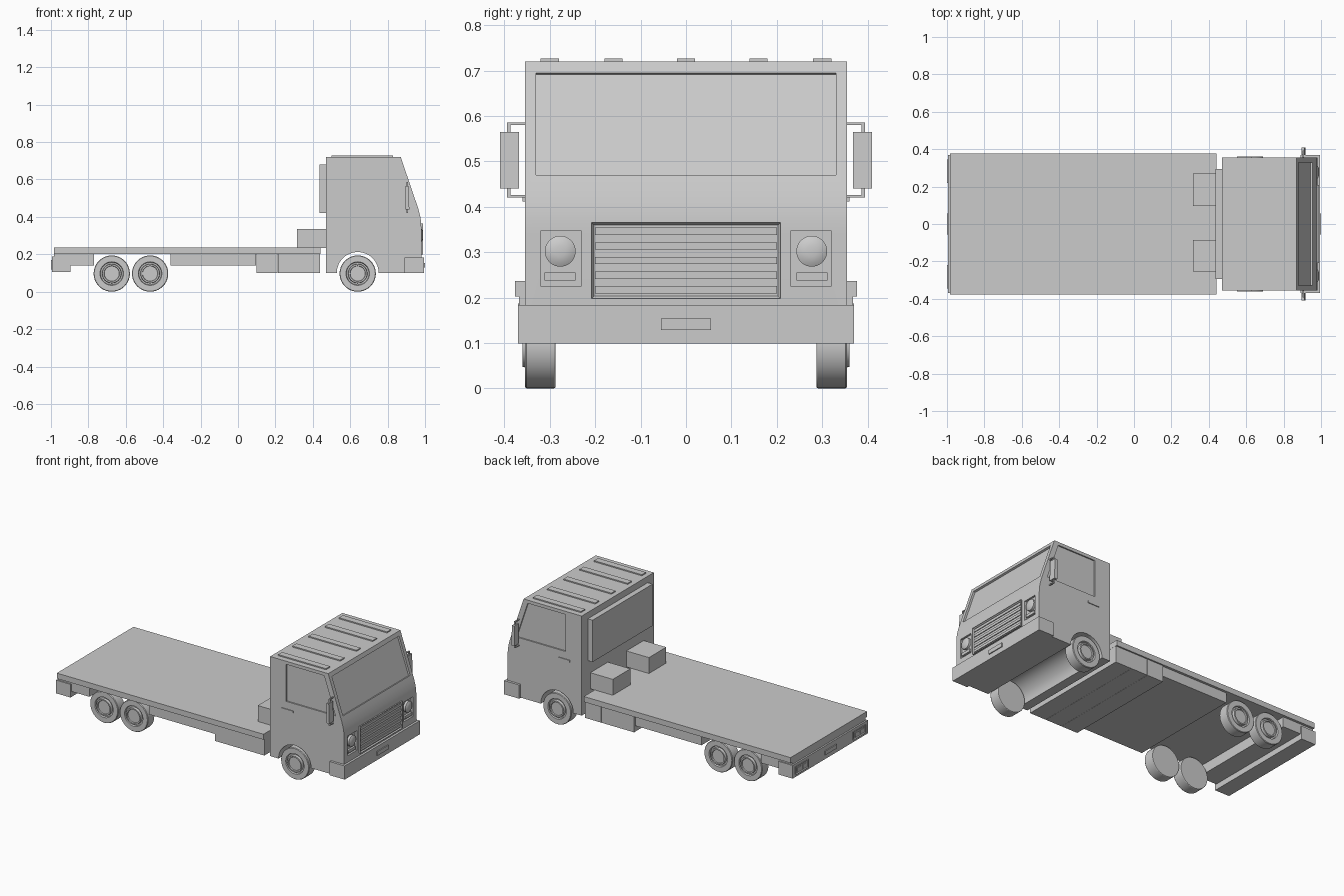
import bpy, bmesh, math
from mathutils import Vector

if "Cube" in bpy.data.objects:
    bpy.data.objects.remove(bpy.data.objects["Cube"])


def finish(name, bm, smooth=False):
    bmesh.ops.recalc_face_normals(bm, faces=bm.faces[:])
    me = bpy.data.meshes.new(name)
    bm.to_mesh(me)
    bm.free()
    ob = bpy.data.objects.new(name, me)
    bpy.context.collection.objects.link(ob)
    if smooth:
        shade(ob)
    return ob


def activate(ob):
    bpy.ops.object.select_all(action='DESELECT')
    ob.select_set(True)
    bpy.context.view_layer.objects.active = ob


def shade(ob):
    activate(ob)
    bpy.ops.object.shade_smooth_by_angle(angle=math.radians(30))


def box(name, x, y, z, inset=None):
    """Box from ranges; inset=(direction, border, depth) sinks a panel into one end face."""
    bm = bmesh.new()
    bmesh.ops.create_cube(bm, size=1)
    for v in bm.verts:
        v.co = [r[0] + (c + 0.5) * (r[1] - r[0]) for c, r in zip(v.co, (x, y, z))]
    if inset:
        bm.normal_update()
        end = [f for f in bm.faces if f.normal.x * inset[0] > 0.9]
        bmesh.ops.inset_individual(bm, faces=end, thickness=inset[1])
        for v in end[0].verts:
            v.co.x -= inset[0] * inset[2]
    return finish(name, bm)


def prism(name, pts, y0, y1):
    """Side profile in x, z pulled across y."""
    bm = bmesh.new()
    face = bm.faces.new([bm.verts.new((x, y0, z)) for x, z in pts])
    ext = bmesh.ops.extrude_face_region(bm, geom=[face])
    for v in ext['geom']:
        if isinstance(v, bmesh.types.BMVert):
            v.co.y = y1
    return finish(name, bm)


def cut(ob, cutter):
    mod = ob.modifiers.new('cut', 'BOOLEAN')
    mod.operation, mod.solver, mod.object = 'DIFFERENCE', 'EXACT', cutter
    activate(ob)
    bpy.ops.object.modifier_apply(modifier=mod.name)
    bpy.data.objects.remove(cutter)


def lathe(name, centre, axis, u, w, profile, n=40):
    """Closed turned solid: profile is (radius, distance along axis)."""
    bm = bmesh.new()
    c, a, u, w = Vector(centre), Vector(axis), Vector(u), Vector(w)
    rings = []
    for r, d in profile:
        rings.append([bm.verts.new(c + a * d + r * (u * math.cos(t) + w * math.sin(t)))
                      for t in (2 * math.pi * i / n for i in range(n))])
    for p, q in zip(rings, rings[1:]):
        for i in range(n):
            bm.faces.new((p[i], p[(i + 1) % n], q[(i + 1) % n], q[i]))
    bm.faces.new(rings[0])
    bm.faces.new(rings[-1])
    return finish(name, bm, True)


def slope(z):
    return 0.87 + (0.72 - z) * 0.34


def span(s, a, b):
    return tuple(sorted((s * a, s * b)))


# Cab body with wheel arch and softly rounded nose
arch = [(0.64 + 0.112 * math.cos(t), 0.1 + 0.112 * math.sin(t))
        for t in (math.pi * i / 24 for i in range(25))]
cab = prism('cab', [(0.47, 0.1), (0.47, 0.72), (0.87, 0.72), (slope(0.44), 0.44),
                    (0.974, 0.405), (0.979, 0.375), (0.98, 0.34), (0.98, 0.1)] + arch, -0.355, 0.355)

# Recessed windscreen
n = Vector((0.947, 0.322))
lo, hi = Vector((slope(0.47), 0.47)), Vector((slope(0.695), 0.695))
cut(cab, prism('screen_cutter', [lo - n * 0.012, hi - n * 0.012, hi + n * 0.03, lo + n * 0.03], -0.33, 0.33))

# Recessed side windows, grille and lamp openings
side_glass = [(0.58, 0.47), (0.58, 0.70), (slope(0.70) - 0.035, 0.70), (slope(0.47) - 0.035, 0.47)]
for s in (-1, 1):
    cut(cab, prism('window_cutter', side_glass, s * 0.347, s * 0.4))
    cut(cab, box('lamp_cutter', (0.968, 1.1), span(s, 0.23, 0.32), (0.225, 0.347)))
shade(cab)

# Roof ribs
for y in (-0.30, -0.16, 0, 0.16, 0.30):
    box('roof_rib', (0.50, 0.83), (y - 0.02, y + 0.02), (0.715, 0.727))

# Panel and boxes behind the cab
box('cab_back_panel', (0.437, 0.475), (-0.295, 0.295), (0.42, 0.68))
box('rear_locker', (0.315, 0.475), (0.097, 0.27), (0.235, 0.335))
box('rear_locker', (0.315, 0.475), (-0.255, -0.085), (0.235, 0.335))

# Grille
box('grille_frame', (0.97, 0.988), (-0.208, 0.208), (0.198, 0.365), (1, 0.011, 0.012))
for i in range(5):
    z = 0.209 + 0.0161 * (2 * i)
    box('grille_slat', (0.972, 0.985), (-0.2, 0.2), (z, z + 0.0161))

# Headlamps and indicators
for s in (-1, 1):
    lathe('headlamp', (0.966, s * 0.277, 0.302), (1, 0, 0), (0, 1, 0), (0, 0, 1),
          [(0.034, 0), (0.034, 0.016), (0.025, 0.021), (0.012, 0.024)], 32)
    box('indicator', (0.966, 0.98), span(s, 0.243, 0.312), (0.237, 0.255))

# Bumpers, plates and tail lamps
box('front_bumper', (0.89, 0.994), (-0.37, 0.37), (0.099, 0.184))
box('front_plate', (0.99, 1.0), (-0.055, 0.055), (0.129, 0.154))
box('rear_bumper', (-0.994, -0.895), (-0.37, 0.37), (0.105, 0.187))
box('rear_plate', (-1.0, -0.99), (-0.055, 0.055), (0.133, 0.158))
for s in (-1, 1):
    box('tail_lamp_frame', (-0.999, -0.99), span(s, 0.22, 0.345), (0.12, 0.17), (-1, 0.008, 0.006))
    for a in (0.24, 0.293):
        box('tail_lamp', (-0.998, -0.99), span(s, a, a + 0.034), (0.133, 0.157))

# Flatbed, under-frame and side lockers
box('flatbed', (-0.984, 0.44), (-0.377, 0.377), (0.202, 0.236))
box('under_frame', (-0.36, 0.095), (-0.362, 0.362), (0.14, 0.204))
box('tail_frame', (-0.984, -0.77), (-0.362, 0.362), (0.14, 0.204))
for i in range(3):
    x = 0.1 + 0.1135 * i
    box('side_locker', (x, x + 0.1125), (-0.368, 0.368), (0.1, 0.204))

# Wheels, turned with a recessed rim ring and raised hub
tyre = [(0.095, 0.288), (0.097, 0.291), (0.097, 0.351), (0.094, 0.355), (0.063, 0.355), (0.060, 0.344),
        (0.052, 0.344), (0.050, 0.360), (0.042, 0.360), (0.040, 0.353)]
for x in (0.64, -0.47, -0.675):
    for s in (-1, 1):
        lathe('wheel', (x, 0, 0.097), (0, s, 0), (1, 0, 0), (0, 0, 1), tyre)

# Mirrors with bracket arms, and door handles
for s in (-1, 1):
    mirror = [(0.896, 0.44), (0.896, 0.565), (0.912, 0.565), (0.916, 0.44)]
    prism('mirror', mirror, s * 0.368, s * 0.41)
    for z in (0.42, 0.58):
        box('mirror_arm', (0.90, 0.908), span(s, 0.35, 0.394), (z, z + 0.006))
    for z in ((0.42, 0.445), (0.56, 0.586)):
        box('mirror_post', (0.90, 0.908), span(s, 0.387, 0.394), z)
    box('door_handle', (0.55, 0.63), span(s, 0.35, 0.360), (0.412, 0.424))
